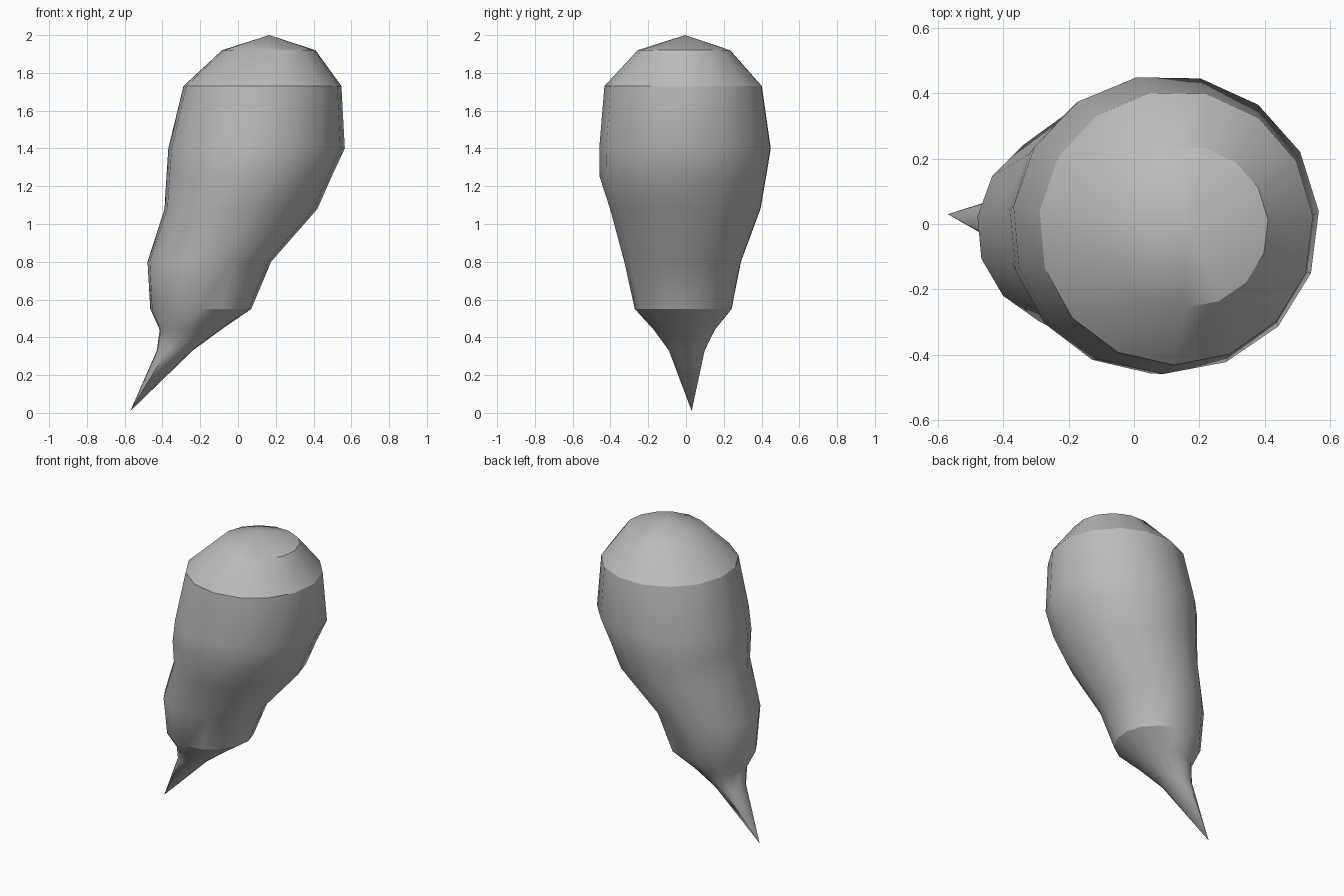
import bpy, bmesh, math

if "Cube" in bpy.data.objects:
    bpy.data.objects.remove(bpy.data.objects["Cube"])

SIDES = 15
PHASE = math.radians(5)

# Cross-sections from bottom to top: z, x min, x max, y min, y max
RINGS = [
    (0.33, -0.43, -0.24, -0.09, 0.10),
    (0.44, -0.415, -0.09, -0.17, 0.155),
    (0.55, -0.465, 0.07, -0.27, 0.245),
    (0.80, -0.48, 0.175, -0.325, 0.295),
    (1.08, -0.39, 0.42, -0.40, 0.40),
    (1.25, -0.38, 0.495, -0.455, 0.43),
    (1.40, -0.37, 0.565, -0.457, 0.455),
    (1.73, -0.29, 0.547, -0.43, 0.407),
    (1.92, -0.085, 0.41, -0.255, 0.237),
]
TIP = (-0.57, 0.03, 0.01)
CROWN = (0.165, -0.005, 2.0)

bm = bmesh.new()


def ring(z, x0, x1, y0, y1):
    verts = []
    for i in range(SIDES):
        a = PHASE + math.tau * i / SIDES
        verts.append(bm.verts.new(((x0 + x1) / 2 + (x1 - x0) / 2 * 1.005 * math.cos(a),
                                   (y0 + y1) / 2 + (y1 - y0) / 2 * 1.005 * math.sin(a), z)))
    return verts


# Loft the leaning body between cross-sections
rings = [ring(*r) for r in RINGS]
for low, high in zip(rings, rings[1:]):
    for i in range(SIDES):
        j = (i + 1) % SIDES
        bm.faces.new((low[i], low[j], high[j], high[i]))

# Close with the pointed tail and shallow crown
tip, crown = bm.verts.new(TIP), bm.verts.new(CROWN)
for i in range(SIDES):
    j = (i + 1) % SIDES
    bm.faces.new((tip, rings[0][j], rings[0][i]))
    bm.faces.new((crown, rings[-1][i], rings[-1][j]))
bmesh.ops.recalc_face_normals(bm, faces=bm.faces)

mesh = bpy.data.meshes.new("tapered_body")
bm.to_mesh(mesh)
bm.free()
body = bpy.data.objects.new("tapered_body", mesh)
bpy.context.collection.objects.link(body)

# Plain grey
grey = bpy.data.materials.new("grey")
grey.diffuse_color = (0.5, 0.5, 0.5, 1)
grey.use_nodes = True
grey.node_tree.nodes["Principled BSDF"].inputs["Base Color"].default_value = grey.diffuse_color
mesh.materials.append(grey)

# Smooth sides, crisp shoulder and lower rim
bpy.context.view_layer.objects.active = body
body.select_set(True)
bpy.ops.object.shade_smooth_by_angle(angle=math.radians(29))
